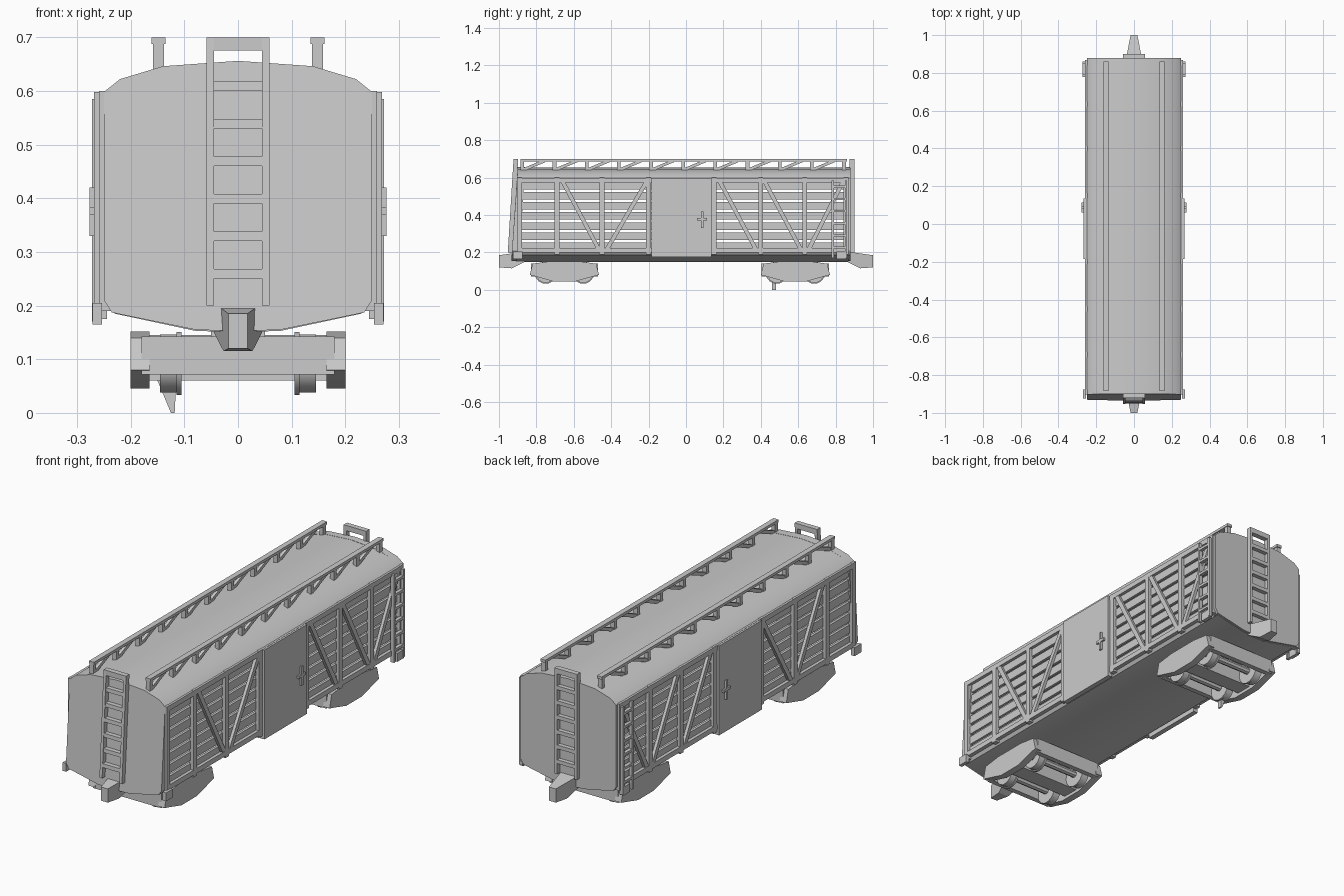
import bpy, bmesh, math
from mathutils import Vector, Matrix

if "Cube" in bpy.data.objects:
    bpy.data.objects.remove(bpy.data.objects["Cube"])

grey = bpy.data.materials.new("plain_grey")
grey.diffuse_color = (0.6, 0.6, 0.6, 1)
grey.use_nodes = True
grey.node_tree.nodes["Principled BSDF"].inputs["Base Color"].default_value = grey.diffuse_color


def box(bm, lo, hi):
    lo, hi = Vector(lo), Vector(hi)
    m = Matrix.Translation((lo + hi) / 2) @ Matrix.Diagonal((*(hi - lo), 1))
    bmesh.ops.create_cube(bm, size=1, matrix=m)


def beam(bm, p, q, wx, wv):
    """Bar between two points, wx thick along x and wv wide across."""
    p, q = Vector(p), Vector(q)
    d = (q - p).normalized()
    u = Vector((1, 0, 0))
    m = Matrix((u, d.cross(u), d)).transposed().to_4x4()
    m = Matrix.Translation((p + q) / 2) @ m @ Matrix.Diagonal((wx, wv, (q - p).length, 1))
    bmesh.ops.create_cube(bm, size=1, matrix=m)


def prism(bm, profile, a, b, axis="y"):
    """Extrude a closed outline: (x, z) along y, or (y, z) along x."""
    def at(p, t):
        return (p[0], t, p[1]) if axis == "y" else (t, p[0], p[1])
    v0 = [bm.verts.new(at(p, a)) for p in profile]
    v1 = [bm.verts.new(at(p, b)) for p in profile]
    n = len(profile)
    bm.faces.new(v0)
    bm.faces.new(v1[::-1])
    for i in range(n):
        bm.faces.new((v0[i], v1[i], v1[(i + 1) % n], v0[(i + 1) % n]))


def wheel(bm, x0, x1, y, z, r, n=14):
    ring = [(y + r * math.cos(math.tau * i / n), z + r * math.sin(math.tau * i / n)) for i in range(n)]
    prism(bm, ring, x0, x1, "x")


def finish(bm, name, smooth=None):
    bmesh.ops.recalc_face_normals(bm, faces=bm.faces)
    me = bpy.data.meshes.new(name)
    bm.to_mesh(me)
    bm.free()
    me.materials.append(grey)
    ob = bpy.data.objects.new(name, me)
    bpy.context.collection.objects.link(ob)
    if smooth:
        bpy.context.view_layer.objects.active = ob
        ob.select_set(True)
        bpy.ops.object.shade_smooth_by_angle(angle=math.radians(smooth))
        ob.select_set(False)
    return ob


def lean(bm):
    """Slope the front end outward toward its foot."""
    for v in bm.verts:
        v.co.y -= 0.07 * max(0, 0.64 - v.co.z)


def mirrored(half):
    return half + [(-x, z) for x, z in reversed(half) if x]


# Underframe with a shallow keel
bm = bmesh.new()
prism(bm, mirrored([(0, 0.15), (0.08, 0.153), (0.23, 0.185), (0.25, 0.215)]), -0.91, 0.87)
finish(bm, "underframe", 30)

# Curved roof sheet
bm = bmesh.new()
top = [(0, 0.655), (0.14, 0.645), (0.22, 0.622), (0.25, 0.598), (0.25, 0.58), (0.235, 0.58), (0.21, 0.6), (0.14, 0.63), (0, 0.64)]
prism(bm, top[:5] + top[5:] + [(-x, z) for x, z in top[-2:0:-1]], -0.9, 0.87)
finish(bm, "roof", 30)

# Solid end walls
outline = mirrored([(0, 0.152), (0.08, 0.155), (0.235, 0.187), (0.25, 0.21), (0.25, 0.598), (0.22, 0.622), (0.14, 0.646), (0, 0.656)])
outline = outline[:-1] if outline[-1] == outline[0] else outline
bm = bmesh.new()
prism(bm, outline, -0.9, -0.86)
lean(bm)
finish(bm, "front_end_wall", 30)
bm = bmesh.new()
prism(bm, outline, 0.845, 0.88)
finish(bm, "back_end_wall", 30)

# Slatted sides, posts and diagonal braces
posts = [-0.89, -0.69, -0.45, -0.2, 0.15, 0.4, 0.635, 0.855]
braces = [(-0.66, -0.46), (-0.21, -0.43), (0.18, 0.38), (0.42, 0.62), (0.84, 0.65)]
slats, frame, door = bmesh.new(), bmesh.new(), bmesh.new()
ladders = bmesh.new()
for s in (-1, 1):
    def span(a, b):
        return min(s * a, s * b), max(s * a, s * b)
    for i in range(7):
        z = 0.213 + i * 0.054
        a, b = span(0.232, 0.244)
        box(slats, (a, -0.88, z), (b, 0.86, z + 0.04))
    a, b = span(0.238, 0.259)
    for y in posts:
        box(frame, (a, y - 0.013, 0.19), (b, y + 0.013, 0.6))
    for z in (0.2, 0.575):
        box(frame, (a, -0.9, z), (b, 0.868, z + 0.024))
    for y0, y1 in braces:
        beam(frame, (s * 0.251, y0, 0.58), (s * 0.251, y1, 0.205), 0.014, 0.022)
    # Sliding door with its handle
    a, b = span(0.244, 0.268)
    box(door, (a, -0.185, 0.175), (b, 0.135, 0.598))
    a, b = span(0.266, 0.277)
    box(door, (a, 0.08, 0.33), (b, 0.093, 0.42))
    box(door, (a, 0.06, 0.37), (b, 0.113, 0.383))
    # Corner ladders on the sides
    a, b = span(0.255, 0.272)
    for y in (0.785, 0.855):
        box(ladders, (a, y - 0.006, 0.17), (b, y + 0.006, 0.585))
    for i in range(6):
        z = 0.22 + i * 0.065
        box(ladders, (a, 0.785, z), (b, 0.855, z + 0.012))
finish(slats, "side_slats")
finish(frame, "side_frame")
finish(door, "side_doors")
finish(ladders, "side_ladders")

# Ladders in the middle of both ends, topped by a plate
for name, y0, y1 in (("front_ladder", -0.922, -0.897), ("back_ladder", 0.875, 0.9)):
    bm = bmesh.new()
    for x in (-0.052, 0.052):
        box(bm, (x - 0.007, y0, 0.2), (x + 0.007, y1, 0.7))
    for i in range(6):
        z = 0.25 + i * 0.07
        box(bm, (-0.05, y0, z), (0.05, y1, z + 0.018))
    box(bm, (-0.058, y0, 0.675), (0.058, y1, 0.7))
    if y0 < 0:
        lean(bm)
    finish(bm, name)

# Roof rails on posts with small diagonal stays
bm = bmesh.new()
for s in (-1, 1):
    x = s * 0.148
    box(bm, (x - 0.013, -0.885, 0.687), (x + 0.013, 0.86, 0.7))
    n = 10
    for i in range(n + 1):
        y = -0.875 + i * 1.72 / n
        beam(bm, (x, y, 0.635), (x, y, 0.69), 0.02, 0.02)
        if i < n:
            beam(bm, (x, y, 0.64), (x, y + 0.12, 0.69), 0.014, 0.016)
finish(bm, "roof_rails")

# Couplers: tapered blocks pointing outward
for name, s in (("front_coupler", -1), ("back_coupler", 1)):
    bm = bmesh.new()
    prism(bm, [(s * 0.86, 0.15), (s * 0.93, 0.115), (s * 1.0, 0.12), (s * 1.0, 0.185), (s * 0.86, 0.205)], -0.045, 0.045, "x")
    for v in bm.verts:
        v.co.x *= 0.4 if abs(v.co.y) > 0.95 else (0.6 if v.co.z < 0.13 else 1)
    finish(bm, name)

# Corner steps
bm = bmesh.new()
for sx in (-1, 1):
    for y in (-0.9, 0.83):
        x = sx * 0.262
        box(bm, (x - 0.009, y - 0.025, 0.165), (x + 0.009, y + 0.025, 0.205))
finish(bm, "corner_steps")

# Bogies: side frames, end beams, bolster, axles and wheels
for name, yc in (("front_bogie", -0.65), ("back_bogie", 0.585)):
    bm = bmesh.new()
    side = [(-0.185, 0.08), (-0.17, 0.14), (-0.08, 0.152), (0.08, 0.152), (0.17, 0.14),
            (0.185, 0.08), (0.13, 0.065), (0.06, 0.045), (-0.06, 0.045), (-0.13, 0.065)]
    side = [(yc + y, z) for y, z in side]
    for a, b in ((-0.2, -0.165), (0.165, 0.2)):
        prism(bm, side, a, b, "x")
    for e in (-1, 1):
        y = yc + e * 0.168
        box(bm, (-0.18, y - 0.012, 0.072), (0.18, y + 0.012, 0.142))
        ya = yc + e * 0.1
        wheel(bm, -0.16, 0.16, ya, 0.092, 0.016, 8)
        for s in (-1, 1):
            x0, x1 = sorted((s * 0.115, s * 0.145))
            wheel(bm, x0, x1, ya, 0.092, 0.055)
            x0, x1 = sorted((s * 0.105, s * 0.115))
            wheel(bm, x0, x1, ya, 0.092, 0.06)
    box(bm, (-0.18, yc - 0.04, 0.06), (0.18, yc + 0.04, 0.145))
    wheel(bm, -0.03, 0.03, yc, 0.135, 0.03, 8)
    box(bm, (-0.05, yc - 0.05, 0.14), (0.05, yc + 0.05, 0.17))
    finish(bm, name, 30)

# Brake hanger below the back bogie
bm = bmesh.new()
prism(bm, [(-0.15, 0.06), (-0.115, 0.06), (-0.118, 0.0), (-0.125, 0.0)], 0.46, 0.48)
finish(bm, "brake_hanger")
